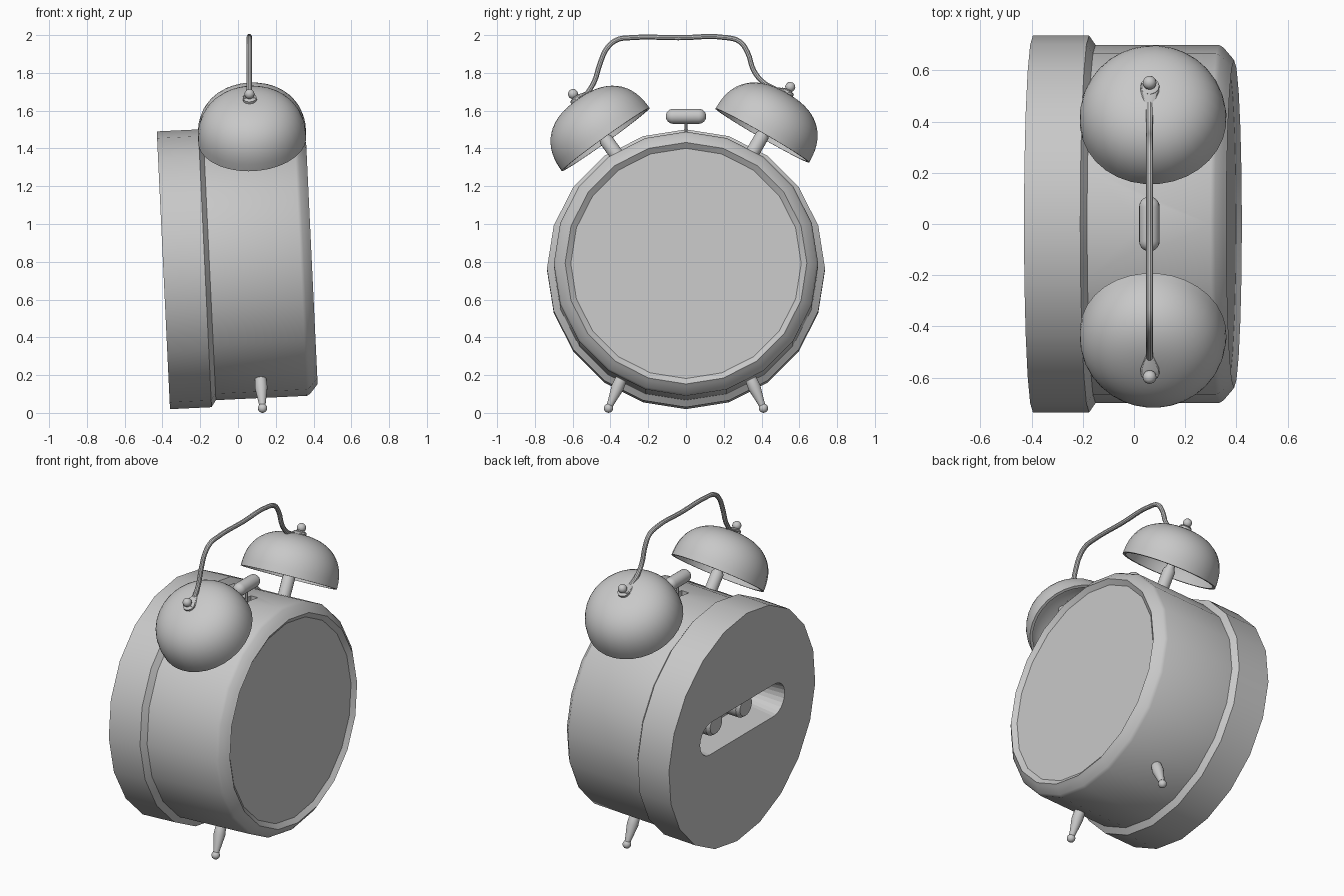
import bpy, bmesh, math
from mathutils import Vector, Matrix

cube = bpy.data.objects.get("Cube")
if cube:
    bpy.data.objects.remove(cube, do_unlink=True)

# One plain grey for everything
grey = bpy.data.materials.new("plain_grey")
grey.use_nodes = True
grey.diffuse_color = (0.58, 0.58, 0.58, 1)
grey.node_tree.nodes["Principled BSDF"].inputs["Base Color"].default_value = (0.58, 0.58, 0.58, 1)


def frame(origin, direction):
    rot = Vector(direction).to_track_quat('Z', 'Y').to_matrix().to_4x4()
    return Matrix.Translation(origin) @ rot


def finish(name, bm):
    bmesh.ops.recalc_face_normals(bm, faces=bm.faces)
    mesh = bpy.data.meshes.new(name)
    bm.to_mesh(mesh)
    bm.free()
    mesh.materials.append(grey)
    ob = bpy.data.objects.new(name, mesh)
    bpy.context.collection.objects.link(ob)
    return ob


def select(ob):
    bpy.ops.object.select_all(action='DESELECT')
    ob.select_set(True)
    bpy.context.view_layer.objects.active = ob


def smooth(ob):
    select(ob)
    bpy.ops.object.shade_smooth_by_angle(angle=math.radians(32))


def lathe(name, profile, matrix, sides=16):
    """Turn (radius, height) points around the local z axis of matrix."""
    bm = bmesh.new()
    rings = []
    for r, h in profile:
        rings.append([bm.verts.new(matrix @ Vector((r * math.cos(a), r * math.sin(a), h)))
                      for a in (math.tau * i / sides for i in range(sides))])
    for low, high in zip(rings, rings[1:]):
        for i in range(sides):
            j = (i + 1) % sides
            bm.faces.new((low[i], low[j], high[j], high[i]))
    bmesh.ops.remove_doubles(bm, verts=bm.verts, dist=1e-5)
    ob = finish(name, bm)
    smooth(ob)
    return ob


def ball(r, h, steps=8):
    return [(r * math.sin(math.pi * i / steps), h - r * math.cos(math.pi * i / steps))
            for i in range(steps + 1)]


def cut(ob, cutter):
    select(ob)
    mod = ob.modifiers.new("cut", 'BOOLEAN')
    mod.operation = 'DIFFERENCE'
    mod.solver = 'EXACT'
    mod.object = cutter
    bpy.ops.object.modifier_apply(modifier=mod.name)
    bpy.data.objects.remove(cutter, do_unlink=True)


# Drum body, lying along x and leaning back slightly
TILT = 0.0476
body_frame = frame((-0.395, 0, 0.755), (1, 0, TILT))
body = lathe("clock_body", [
    (0, 0), (0.736, 0), (0.736, 0.22), (0.70, 0.245), (0.70, 0.727),
    (0.69, 0.745), (0.655, 0.775), (0.64, 0.787), (0.61, 0.765), (0, 0.765)],
    body_frame, 20)

# Long rounded recess in the rear plate
bm = bmesh.new()
for side in (-1, 1):
    place = Matrix.Translation((side * 0.32, 0.05, 0.075))
    bmesh.ops.create_cone(bm, cap_ends=True, segments=24, radius1=0.11, radius2=0.085,
                          depth=0.25, matrix=body_frame @ place)
hull = bmesh.ops.convex_hull(bm, input=bm.verts)
inner = {g for g in hull["geom_interior"] + hull["geom_unused"]
         if isinstance(g, bmesh.types.BMVert)}
bmesh.ops.delete(bm, geom=list(inner), context='VERTS')
cut(body, finish("recess_cutter", bm))

# Slot in the top for the hammer stem
bm = bmesh.new()
bmesh.ops.create_cube(bm, size=1, matrix=Matrix.Translation((0.06, 0, 1.45))
                      @ Matrix.Diagonal((0.05, 0.16, 0.12, 1)))
cut(body, finish("slot_cutter", bm))
smooth(body)

# Winding knobs inside the recess
for side, label in ((-1, "right"), (1, "left")):
    lathe("winding_knob_" + label, [(0, 0.22), (0.075, 0.22), (0.075, 0.1), (0.06, 0.08), (0, 0.08)],
          body_frame @ Matrix.Translation((side * 0.15, 0.05, 0)), 20)

# Hammer and its stem
lathe("hammer_stem", [(0, 1.38), (0.009, 1.38), (0.009, 1.57), (0, 1.57)],
      Matrix.Translation((0.06, 0, 0)), 8)
half = ball(0.04, 0, 12)
lathe("hammer", [(r, h - 0.067) for r, h in half[:7]] + [(r, h + 0.067) for r, h in half[6:]],
      frame((0.06, 0, 1.57), (0, 1, 0)), 20)


def bell(label, y, z, lean, arm):
    """Hollow dome on a post, with nut, cap and handle tab."""
    axis = Vector((-TILT, math.sin(lean), math.cos(lean)))
    place = frame((0.075, y, z), axis)
    steps = 14
    dome = []
    for i in range(steps + 1):
        a = math.pi / 2 * i / steps
        dome.append((0.287 * max(math.cos(a), 0) ** 0.83, 0.26 * math.sin(a) ** 0.83))
    lining = [(r * 0.94, h * 0.94) for r, h in dome]
    lathe("bell_" + label, lining[::-1] + dome, place, 32)
    lathe("bell_post_" + label, [(0, -0.17), (0.037, -0.17), (0.037, 0.0), (0.025, 0.02),
                                 (0.025, 0.25), (0, 0.25)], place)
    lathe("bell_nut_" + label, [(0, 0.25), (0.037, 0.25), (0.037, 0.272), (0.018, 0.28),
                                (0, 0.28)], place, 12)
    lathe("bell_cap_" + label, ball(0.027, 0.297), place, 14)
    # flattened end of the handle, widening towards the nut
    start = place @ Vector((0, 0, 0.268))
    run = Vector(arm) - start
    tab = frame(start, run) @ Matrix.Diagonal((1, 0.4, 1, 1))
    lathe("handle_tab_" + label, [(0, -0.02), (0.036, -0.01), (0.036, 0.02),
                                  (0.014, run.length), (0, run.length)], tab, 12)


bell("right", -0.425, 1.447, -math.radians(35.7), (0.06, -0.515, 1.70))
bell("left", 0.404, 1.468, math.radians(29.9), (0.06, 0.45, 1.722))

# Carrying handle
path = [(-0.53, 1.68), (-0.485, 1.755), (-0.455, 1.85), (-0.415, 1.935), (-0.365, 1.975),
        (-0.30, 1.986), (-0.04, 1.986), (0.22, 1.986), (0.285, 1.965), (0.325, 1.91),
        (0.36, 1.81), (0.415, 1.745), (0.47, 1.715)]
curve = bpy.data.curves.new("handle", 'CURVE')
curve.dimensions = '3D'
curve.bevel_depth = 0.014
curve.bevel_resolution = 3
curve.resolution_u = 4
curve.use_fill_caps = True
spline = curve.splines.new('BEZIER')
spline.bezier_points.add(len(path) - 1)
for point, (y, z) in zip(spline.bezier_points, path):
    point.co = (0.06, y, z)
    point.handle_left_type = point.handle_right_type = 'AUTO'
curve.materials.append(grey)
handle = bpy.data.objects.new("handle", curve)
bpy.context.collection.objects.link(handle)
select(handle)
bpy.ops.object.convert(target='MESH')
smooth(bpy.context.view_layer.objects.active)

# Splayed feet with ball tips
for side, label in ((-1, "right"), (1, "left")):
    place = frame((0.13, side * 0.41, 0.025), (-0.01, -side * 0.065, 0.15))
    lathe("foot_" + label, [(0, 0), (0.017, 0.01), (0.019, 0.03), (0.034, 0.12),
                            (0.032, 0.155), (0.026, 0.2), (0, 0.2)], place)
    lathe("foot_tip_" + label, ball(0.025, 0), place)
